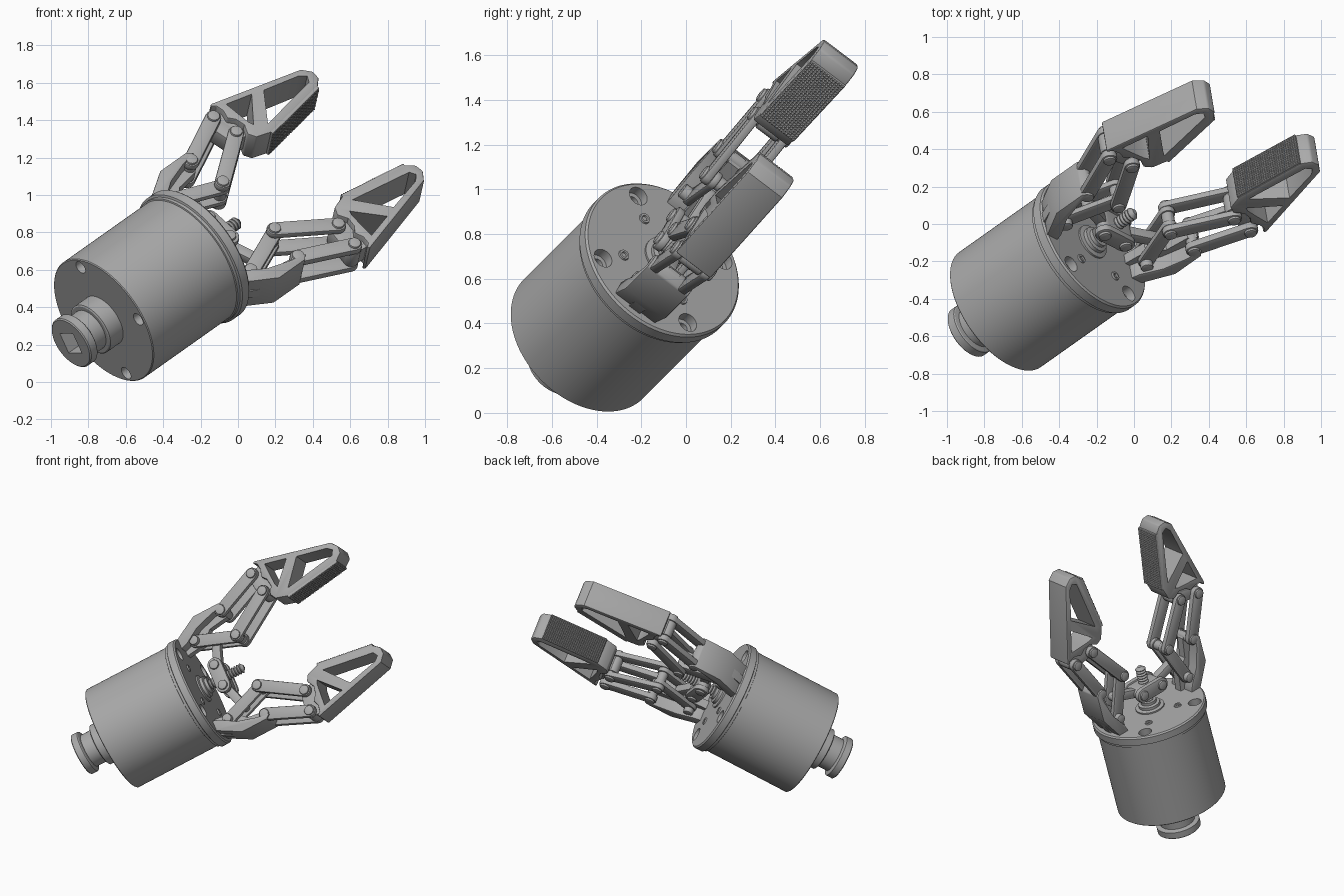
import bpy, bmesh
from math import sin, cos, pi, radians, atan2
from mathutils import Matrix, Vector

if "Cube" in bpy.data.objects:
    bpy.data.objects.remove(bpy.data.objects["Cube"])

# Local frame: x = jaw opening, y = jaw width, z = tool axis
AXIS = Vector((0.7071, 0.5, 0.5))
E1, E2 = Vector((-0.7071, 0.5, 0.5)), Vector((0, -0.7071, 0.7071))
ROLL = radians(11)
OPEN = E1 * cos(ROLL) + E2 * sin(ROLL)
WIDE = E2 * cos(ROLL) - E1 * sin(ROLL)
POSE = Matrix((OPEN, WIDE, AXIS)).transposed().to_4x4()
POSE.translation = (-0.72, -0.46, 0.33)
SHIFT = 0.015
parts = []

metal = bpy.data.materials.new("grey metal")
metal.use_nodes = True
GREY = (0.4, 0.4, 0.4, 1)
metal.diffuse_color = GREY
metal.node_tree.nodes["Principled BSDF"].inputs["Base Color"].default_value = GREY


def finish(name, bm, bevel=0, fix=True):
    if fix:
        bmesh.ops.recalc_face_normals(bm, faces=bm.faces)
    mesh = bpy.data.meshes.new(name)
    bm.to_mesh(mesh)
    bm.free()
    ob = bpy.data.objects.new(name, mesh)
    bpy.context.collection.objects.link(ob)
    mesh.materials.append(metal)
    parts.append(ob)
    if bevel:
        mod = ob.modifiers.new("Bevel", 'BEVEL')
        mod.width, mod.segments, mod.limit_method = bevel, 2, 'ANGLE'
        mod.angle_limit = radians(40)
    return ob


def prism(name, pts, lo, hi, side=1, bevel=0):
    """Extrude an (opening, axis) outline across the jaw width."""
    bm = bmesh.new()
    face = bm.faces.new([bm.verts.new((side * u + SHIFT, lo, a)) for u, a in pts])
    ext = bmesh.ops.extrude_face_region(bm, geom=[face])
    bmesh.ops.translate(bm, vec=(0, hi - lo, 0),
                        verts=[v for v in ext["geom"] if isinstance(v, bmesh.types.BMVert)])
    return finish(name, bm, bevel)


def capsule(p, q, r, n=10):
    t = atan2(q[1] - p[1], q[0] - p[0])
    ends = [(p, t + pi / 2), (q, t - pi / 2)]
    return [(c[0] + r * cos(s + pi * i / n), c[1] + r * sin(s + pi * i / n))
            for c, s in ends for i in range(n + 1)]


def lathe(name, profile, centre=(0, 0), steps=64):
    """Spin an (radius, axis) profile around the tool axis."""
    bm = bmesh.new()
    vs = [bm.verts.new((r, 0, a)) for r, a in profile]
    es = [bm.edges.new(e) for e in zip(vs, vs[1:])]
    bmesh.ops.spin(bm, geom=vs + es, cent=(0, 0, 0), axis=(0, 0, 1),
                   angle=2 * pi, steps=steps)
    bmesh.ops.remove_doubles(bm, verts=bm.verts, dist=1e-5)
    bmesh.ops.translate(bm, verts=bm.verts, vec=(*centre, 0))
    return finish(name, bm)


def pin(name, at, side, reach, r=0.034):
    bm = bmesh.new()
    bmesh.ops.create_cone(bm, cap_ends=True, segments=20, radius1=r, radius2=r, depth=2 * reach,
                          matrix=Matrix.Translation((side * at[0] + SHIFT, 0, at[1]))
                          @ Matrix.Rotation(pi / 2, 4, 'X'))
    finish(name, bm, 0.008)


def apply_mods(ob):
    bpy.context.view_layer.objects.active = ob
    for mod in list(ob.modifiers):
        bpy.ops.object.modifier_apply(modifier=mod.name)


def cut(ob, cutters):
    for c in cutters:
        c.hide_render = True
        mod = ob.modifiers.new("Cut", 'BOOLEAN')
        mod.operation, mod.solver, mod.object = 'DIFFERENCE', 'EXACT', c
    apply_mods(ob)
    for c in cutters:
        parts.remove(c)
        bpy.data.objects.remove(c)


def disc(lo, hi, r):
    return [(0, lo), (r, lo), (r, hi), (0, hi)]


# Housing with a lipped front flange and counterbored bolt holes
body = lathe("housing", [(0, 0), (0.372, 0), (0.377, 0.005), (0.377, 0.63), (0.385, 0.633),
                         (0.385, 0.65), (0.397, 0.655), (0.397, 0.705), (0.388, 0.715),
                         (0, 0.715)], steps=96)
holes = []
for su in (1, -1):
    for sw in (1, -1):
        at = (0.222 * su, 0.24 * sw)
        holes.append(lathe("bolt_cutter", disc(0.665, 0.8, 0.046), at, 24))
        holes.append(lathe("bolt_cutter", disc(0.6, 0.8, 0.026), at, 24))
        holes.append(lathe("bolt_cutter", disc(-0.1, 0.08, 0.036), at, 24))
        lathe("face_screw", [(0, 0.716), (0.012, 0.716), (0.014, 0.724), (0.024, 0.724),
                             (0.027, 0.71), (0, 0.71)], (0.13 * su, 0.165 * sw), 20)
cut(body, holes)

# Drive coupling with a square socket
coupling = lathe("drive_coupling", [(0, 0.01), (0.15, 0.01), (0.15, -0.095), (0.142, -0.1),
                                    (0.12, -0.1), (0.12, -0.185), (0.145, -0.19), (0.15, -0.195),
                                    (0.15, -0.24), (0.143, -0.246), (0, -0.246)])
cut(coupling, [lathe("socket_cutter", disc(-0.3, -0.12, 0.085), steps=4)])

# Lead screw, its bearing collar and its thread
lathe("bearing_collar", [(0, 0.71), (0.1, 0.71), (0.1, 0.725), (0.075, 0.73), (0.075, 0.75),
                         (0.055, 0.755), (0.055, 0.775), (0, 0.775)], (SHIFT, 0), 32)
thread = [(0, 0.72)]
for i in range(13):
    z = 0.77 + 0.02 * i
    thread += [(0.026, z), (0.036, z + 0.007), (0.036, z + 0.011)]
lathe("lead_screw", thread + [(0.024, 1.03), (0.015, 1.04), (0, 1.04)], (SHIFT, 0), 24)

# Slider riding on the screw
SL = (0.08, 0.875)
SR = (-0.08, 0.875)
prism("slider_core", capsule(SL, SR, 0.04), -0.06, 0.06, bevel=0.006)
for d in (1, -1):
    prism("slider_plate", capsule(SL, SR, 0.052), *sorted((0.055 * d, 0.092 * d)), bevel=0.007)

# Linkage pivots and jaw outlines, as (opening, axis)
BASE, ELBOW, FRAME = (0.31, 0.81), (0.2, 1.096), (0.41, 1.065)
OUTER, INNER = (0.543, 1.362), (0.393, 1.387)
BRACKET = [(0.34, 0.7), (0.362, 0.71), (0.458, 0.875), (0.458, 1.07), (0.43, 1.1),
           (0.41, 1.0), (0.37, 0.87), (0.3, 0.76), (0.28, 0.7)]
WEB = [(0.25, 0.7), (0.37, 0.7), (0.44, 0.86), (0.45, 1.07), (0.41, 1.105),
       (0.37, 1.07), (0.35, 0.93), (0.27, 0.85)]
JAW = [(0.6, 1.4), (0.585, 1.425), (0.54, 1.432), (0.49, 1.415), (0.455, 1.445), (0.4, 1.455),
       (0.345, 1.425), (0.3, 1.45), (0.275, 1.53), (0.338, 1.95), (0.375, 1.993),
       (0.425, 1.996), (0.475, 1.955), (0.615, 1.41)]
WINDOWS = [[(0.56, 1.475), (0.522, 1.63), (0.37, 1.495), (0.4, 1.485), (0.47, 1.48)],
           [(0.325, 1.56), (0.5, 1.7), (0.45, 1.915), (0.42, 1.95), (0.385, 1.93)]]
PAD_A, PAD_B = Vector((0.272, 1.535)), Vector((0.335, 1.945))

for s, hand in ((1, "upper"), (-1, "lower")):
    # Fixed bracket
    prism(hand + "_bracket", BRACKET, -0.113, 0.113, s, 0.006)
    prism(hand + "_bracket_web", WEB, -0.03, 0.03, s)
    # Paired links
    for d in (1, -1):
        for name, p, q, lo, hi in (("outer_link", FRAME, OUTER, 0.058, 0.1),
                                   ("inner_link", ELBOW, INNER, 0.062, 0.1),
                                   ("crank", BASE, ELBOW, 0.03, 0.064)):
            prism(hand + "_" + name, capsule(p, q, 0.043), *sorted((lo * d, hi * d)), s, 0.008)
    prism(hand + "_slider_link", capsule(SL, (0.262, 0.935), 0.03), -0.028, 0.028, s, 0.005)
    # Pivot pins
    for name, at, reach in (("frame", FRAME, 0.113), ("elbow", ELBOW, 0.113),
                            ("outer", OUTER, 0.113), ("inner", INNER, 0.113),
                            ("crank", BASE, 0.1), ("slider", SL, 0.106)):
        pin(hand + "_" + name + "_pin", at, s, reach)
    # Jaw: hollow frame, tongue and gripping pad
    jaw = prism(hand + "_jaw", JAW, -0.098, 0.098, s, 0.008)
    apply_mods(jaw)
    cut(jaw, [prism("window_cutter", w, -0.2, 0.2, s) for w in WINDOWS])
    prism(hand + "_jaw_tongue", capsule(OUTER, INNER, 0.042) , -0.056, 0.056, s, 0.006)
    prism(hand + "_jaw_root", [(0.36, 1.39), (0.575, 1.37), (0.58, 1.44), (0.36, 1.46)],
          -0.056, 0.056, s)
    run = (PAD_B - PAD_A).normalized()
    inward = Vector((-run.y, run.x))
    low = 0.01 * inward
    prism(hand + "_pad", [PAD_A - low, PAD_B - low, PAD_B + low, PAD_A + low],
          -0.096, 0.096, s)
    # Knurled pad surface
    bm = bmesh.new()
    bmesh.ops.create_grid(bm, x_segments=14, y_segments=30, size=0.5)
    bmesh.ops.scale(bm, verts=bm.verts, vec=(0.188, (PAD_B - PAD_A).length, 1))
    bmesh.ops.poke(bm, faces=bm.faces, offset=0.008)
    mid = (PAD_A + PAD_B) / 2 + low
    m = Matrix(((0, s * run.x, s * inward.x, s * mid.x + SHIFT), (1, 0, 0, 0),
                (0, run.y, inward.y, mid.y), (0, 0, 0, 1)))
    bm.transform(m)
    if m.determinant() < 0:
        bmesh.ops.reverse_faces(bm, faces=bm.faces)
    finish(hand + "_pad_knurl", bm, fix=False)

# Pose everything and shade
for ob in parts:
    apply_mods(ob)
    ob.data.transform(POSE)
bpy.ops.object.select_all(action='DESELECT')
for ob in parts:
    ob.select_set(True)
bpy.context.view_layer.objects.active = parts[0]
bpy.ops.object.shade_smooth_by_angle(angle=radians(32))
